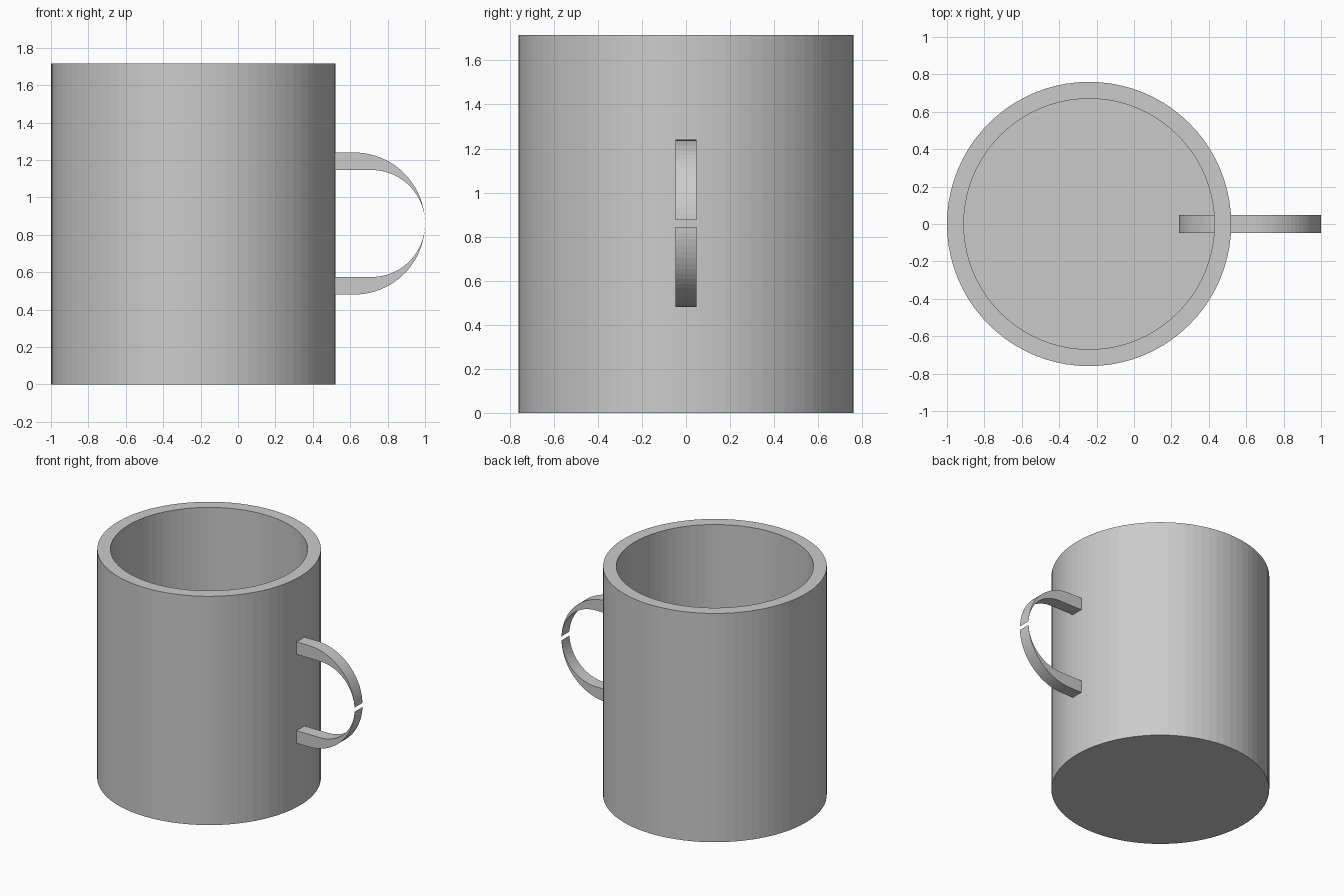
import bpy, bmesh, math

cube = bpy.data.objects.get("Cube")
if cube:
    bpy.data.objects.remove(cube, do_unlink=True)

CUP_X, OUTER_R, INNER_R, HEIGHT, FLOOR = -0.24, 0.76, 0.67, 1.715, 0.09
LOOP_Z, HALF_W, CUT_X = 0.86, 0.047, 0.515
BIG = (0.62, 0.38)      # centre x and radius of the handle's outer circle
SMALL = (0.714, 0.286)  # inner circle, touching the outer one at the tip
TIP = 0.015             # half height of the gap at the tip

grey = bpy.data.materials.new("plain grey")
grey.use_nodes = True
grey.diffuse_color = (0.6, 0.6, 0.6, 1)
grey.node_tree.nodes["Principled BSDF"].inputs["Base Color"].default_value = grey.diffuse_color


def finish(name, bm):
    bmesh.ops.recalc_face_normals(bm, faces=bm.faces)
    mesh = bpy.data.meshes.new(name)
    bm.to_mesh(mesh)
    bm.free()
    mesh.materials.append(grey)
    obj = bpy.data.objects.new(name, mesh)
    bpy.context.collection.objects.link(obj)
    return obj


def arc(circle, start, end, steps=20):
    x, r = circle
    angles = [start + (end - start) * i / steps for i in range(steps + 1)]
    return [(x + r * math.cos(a), r * math.sin(a)) for a in angles]


def plate(name, outline, flip=1):
    """Extrude an x-z outline across the handle's width."""
    bm = bmesh.new()
    face = bm.faces.new([bm.verts.new((x, -HALF_W, LOOP_Z + flip * z)) for x, z in outline])
    new = bmesh.ops.extrude_face_region(bm, geom=[face])["geom"]
    verts = [v for v in new if isinstance(v, bmesh.types.BMVert)]
    bmesh.ops.translate(bm, verts=verts, vec=(0, 2 * HALF_W, 0))
    return finish(name, bm)


# Cup: one ring profile, from the underside up the wall and down to the floor
bm = bmesh.new()
rings = []
for r, z in ((OUTER_R, 0), (OUTER_R, HEIGHT), (INNER_R, HEIGHT), (INNER_R, FLOOR)):
    made = bmesh.ops.create_circle(bm, segments=80, radius=r)["verts"]
    bmesh.ops.translate(bm, verts=made, vec=(CUP_X, 0, z))
    rings.append(made)
for low, high in zip(rings, rings[1:]):
    for i in range(len(low)):
        bm.faces.new((low[i - 1], low[i], high[i], high[i - 1]))
bm.faces.new(rings[0])
bm.faces.new(rings[-1])
finish("cup", bm)

# Handle arms: straight at the wall, tapering to the tip
outer = arc(BIG, math.pi / 2, math.asin(TIP / BIG[1]))
inner = arc(SMALL, math.asin(TIP / SMALL[1]), math.pi / 2)
arm = [(CUT_X, BIG[1])] + outer + inner + [(CUT_X, SMALL[1])]
plate("upper_handle_arm", arm)
plate("lower_handle_arm", arm, -1)

# Handle root: crescent through the wall into the cup
big_a = math.acos((CUT_X - BIG[0]) / BIG[1])
small_a = math.acos((CUT_X - SMALL[0]) / SMALL[1])
root = arc(BIG, big_a, 2 * math.pi - big_a, 40) + arc(SMALL, 2 * math.pi - small_a, small_a, 30)
plate("handle_root", root)
